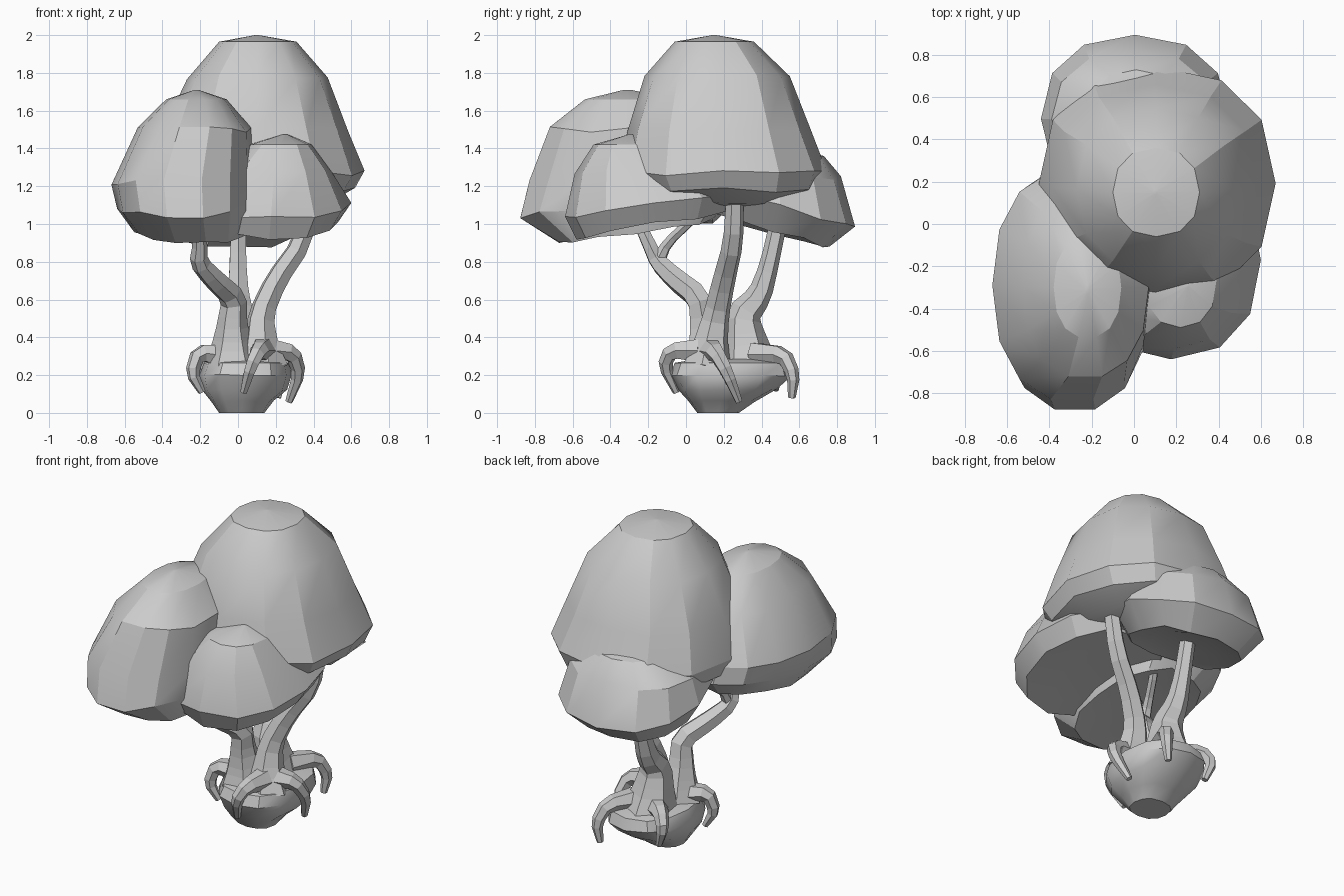
import bpy, bmesh
from math import sin, cos, pi, radians, copysign
import random

random.seed(4)


def lump(name, rings, sides, phase=0.0, angle=26, power=0.88, jitter=0.015):
    """Faceted lump: stack of rounded-oval rings (z, x0, x1, y0, y1, tilt along y), bottom to top."""
    bm = bmesh.new()
    loops = []
    for k, (z, x0, x1, y0, y1, tilt) in enumerate(rings):
        cx, cy, rx, ry = (x0 + x1) / 2, (y0 + y1) / 2, (x1 - x0) / 2, (y1 - y0) / 2
        wobble = jitter if 0 < k < len(rings) - 2 else 0
        loop = []
        for i in range(sides):
            a = 2 * pi * (i + phase) / sides
            c, s = (copysign(abs(v) ** power, v) for v in (cos(a), sin(a)))
            dz = random.uniform(-wobble, wobble)
            loop.append(bm.verts.new((cx + rx * c, cy + ry * s, z + tilt * ry * s + dz)))
        loops.append(loop)
    for lo, hi in zip(loops, loops[1:]):
        for i in range(sides):
            j = (i + 1) % sides
            bm.faces.new((lo[i], lo[j], hi[j], hi[i]))
    bm.faces.new(loops[0][::-1])
    bm.faces.new(loops[-1])
    me = bpy.data.meshes.new(name)
    bm.to_mesh(me)
    bm.free()
    ob = bpy.data.objects.new(name, me)
    bpy.context.collection.objects.link(ob)
    bpy.ops.object.select_all(action='DESELECT')
    ob.select_set(True)
    bpy.context.view_layer.objects.active = ob
    bpy.ops.object.shade_smooth_by_angle(angle=radians(angle))


def limb(name, points):
    """Tapered six-sided tube through points (x, y, z, radius), corners cut once."""
    path = [points[0]]
    for p, q in zip(points, points[1:]):
        for t in (0.22, 0.78):
            path.append(tuple(a + (b - a) * t for a, b in zip(p, q)))
    path.append(points[-1])
    cu = bpy.data.curves.new(name, 'CURVE')
    cu.dimensions = '3D'
    cu.bevel_depth = 1.0
    cu.bevel_resolution = 1
    cu.use_fill_caps = True
    sp = cu.splines.new('POLY')
    sp.points.add(len(path) - 1)
    for p, (x, y, z, r) in zip(sp.points, path):
        p.co = (x, y, z, 1)
        p.radius = r
    sp.use_smooth = False
    ob = bpy.data.objects.new(name, cu)
    bpy.context.collection.objects.link(ob)


# Foliage crowns
lump("crown_top", [
    (1.08, -0.05, 0.27, 0.05, 0.35, 0),
    (1.12, -0.32, 0.48, -0.20, 0.58, 0),
    (1.18, -0.42, 0.62, -0.31, 0.71, 0),
    (1.27, -0.45, 0.67, -0.36, 0.745, 0),
    (1.50, -0.39, 0.585, -0.31, 0.66, 0),
    (1.78, -0.27, 0.475, -0.22, 0.55, 0),
    (1.965, -0.10, 0.31, -0.06, 0.36, 0),
    (2.0, 0.09, 0.11, 0.14, 0.16, 0)], 12)
lump("crown_front_left", [
    (0.98, -0.42, -0.04, -0.5, 0.0, 0.15),
    (0.96, -0.55, 0.05, -0.68, 0.15, 0.13),
    (1.09, -0.64, 0.08, -0.89, 0.28, 0.08),
    (1.22, -0.67, 0.085, -0.84, 0.26, 0),
    (1.50, -0.53, 0.07, -0.73, 0.14, 0),
    (1.66, -0.38, -0.06, -0.54, -0.06, 0),
    (1.71, -0.23, -0.21, -0.33, -0.29, 0)], 14)
lump("crown_front_right", [
    (1.01, -0.05, 0.35, -0.4, 0.05, 0.2),
    (1.00, -0.20, 0.53, -0.58, 0.25, 0.17),
    (1.10, -0.25, 0.60, -0.64, 0.30, 0.15),
    (1.28, -0.12, 0.50, -0.59, 0.15, 0),
    (1.42, 0.05, 0.39, -0.49, -0.05, 0),
    (1.475, 0.24, 0.26, -0.3, -0.28, 0)], 12)
lump("crown_back", [
    (0.99, -0.20, 0.20, 0.25, 0.65, -0.3),
    (0.96, -0.33, 0.33, 0.16, 0.76, -0.28),
    (1.09, -0.44, 0.45, 0.10, 0.895, -0.26),
    (1.24, -0.39, 0.39, 0.17, 0.82, 0),
    (1.36, -0.22, 0.24, 0.27, 0.73, 0),
    (1.42, -0.01, 0.03, 0.46, 0.48, 0)], 12)

# Rock gripped by the roots
lump("rock", [
    (0.0, -0.10, 0.14, 0.06, 0.28, 0),
    (0.06, -0.14, 0.19, 0.01, 0.36, 0),
    (0.12, -0.19, 0.26, -0.04, 0.48, 0),
    (0.20, -0.205, 0.285, -0.085, 0.56, 0),
    (0.265, -0.18, 0.27, -0.06, 0.54, 0),
    (0.285, -0.08, 0.16, 0.06, 0.42, 0)], 12, 0, 35, 0.85, 0.006)

# Trunks and fork
limb("trunk_left", [(-0.03, 0.12, 0.26, 0.15), (-0.03, 0.11, 0.36, 0.11), (-0.03, 0.09, 0.48, 0.078),
                    (-0.02, 0.07, 0.61, 0.068), (-0.13, -0.06, 0.71, 0.06), (-0.21, -0.15, 0.80, 0.05),
                    (-0.20, -0.20, 0.90, 0.038), (-0.22, -0.27, 1.06, 0.035)])
limb("trunk_left_fork", [(-0.20, -0.15, 0.80, 0.04), (-0.19, -0.10, 0.90, 0.028), (-0.12, 0.04, 1.03, 0.026),
                         (-0.08, 0.1, 1.16, 0.026)])
limb("trunk_right", [(0.13, 0.12, 0.24, 0.14), (0.12, 0.13, 0.36, 0.095), (0.12, 0.16, 0.52, 0.07),
                     (0.20, 0.20, 0.70, 0.062), (0.34, 0.25, 0.90, 0.055), (0.39, 0.26, 1.16, 0.046)])
limb("trunk_back", [(0.02, 0.33, 0.24, 0.17), (0.01, 0.31, 0.38, 0.12), (0.0, 0.30, 0.52, 0.09),
                    (0.0, 0.39, 0.62, 0.065), (0.0, 0.44, 0.78, 0.05), (0.0, 0.50, 1.06, 0.045)])

# Claw-like roots over the rock
roots = {
    "root_left": [(-0.08, 0.12, 0.30), (-0.21, 0.08, 0.32), (-0.245, 0.06, 0.21), (-0.19, 0.08, 0.11)],
    "root_front": [(0.13, 0.07, 0.33), (0.11, -0.08, 0.33), (0.07, -0.115, 0.25), (0.03, -0.05, 0.11)],
    "root_right": [(0.17, 0.13, 0.33), (0.29, 0.16, 0.32), (0.325, 0.22, 0.21), (0.27, 0.28, 0.06)],
    "root_back_right": [(0.1, 0.36, 0.31), (0.19, 0.52, 0.31), (0.23, 0.57, 0.20), (0.21, 0.56, 0.08)],
    "root_back_left": [(-0.04, 0.36, 0.30), (-0.14, 0.45, 0.31), (-0.18, 0.49, 0.24), (-0.14, 0.47, 0.12)],
}
for name, pts in roots.items():
    limb(name, [(*p, r) for p, r in zip(pts, (0.07, 0.045, 0.036, 0.02))])
